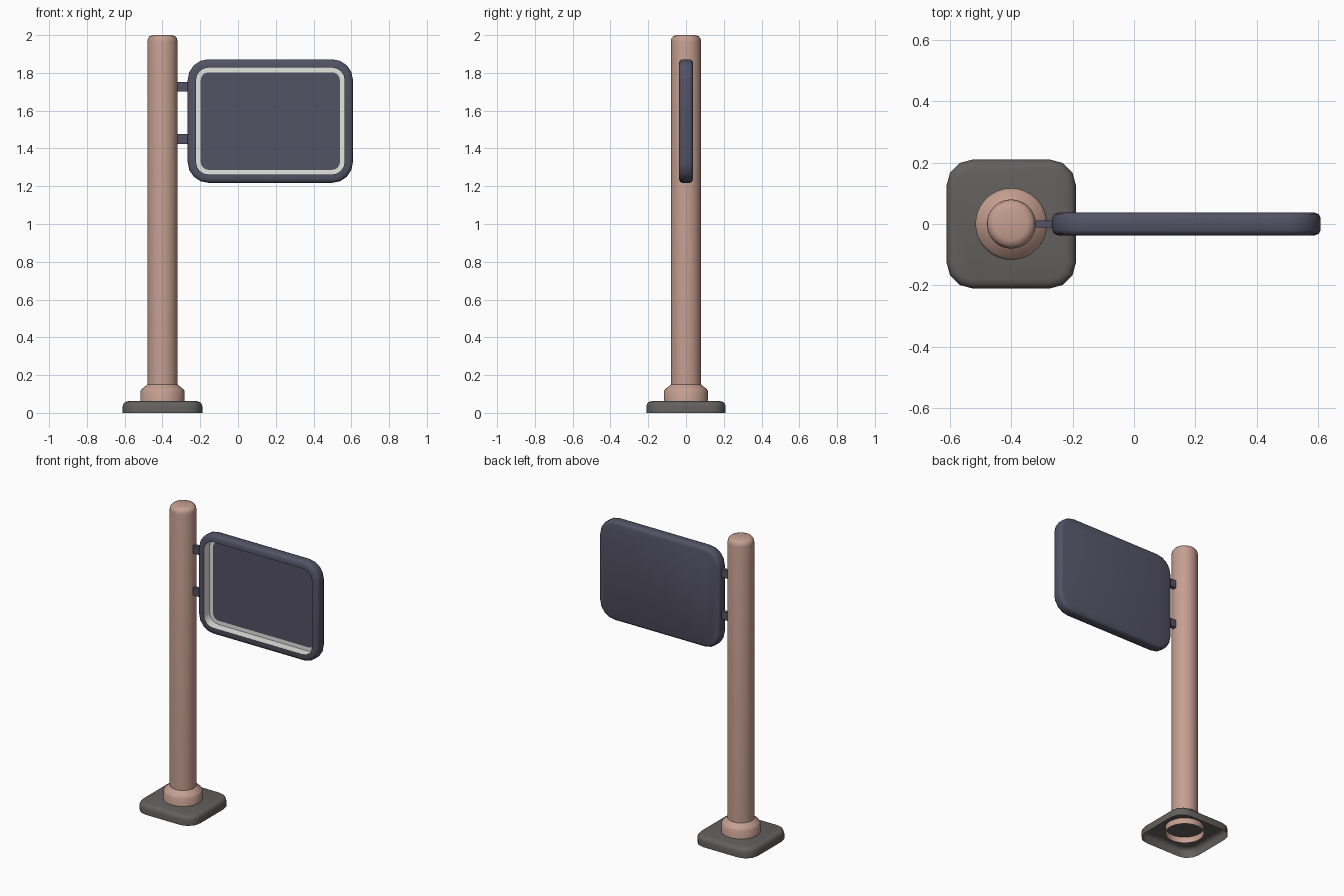
import bpy, bmesh, math
from mathutils import Vector

if "Cube" in bpy.data.objects:
    bpy.data.objects.remove(bpy.data.objects["Cube"])


def material(name, rgb):
    m = bpy.data.materials.new(name)
    m.diffuse_color = (*rgb, 1)
    m.use_nodes = True
    m.node_tree.nodes["Principled BSDF"].inputs["Base Color"].default_value = m.diffuse_color
    return m


CLAY = material("clay_pink", (0.56, 0.345, 0.28))
STONE = material("stone_grey", (0.125, 0.118, 0.112))
SLATE = material("slate_blue", (0.088, 0.085, 0.13))
LIGHT = material("light_border", (0.78, 0.78, 0.75))


def finish(name, bm, mats, smooth=True):
    bmesh.ops.recalc_face_normals(bm, faces=bm.faces)
    mesh = bpy.data.meshes.new(name)
    bm.to_mesh(mesh)
    bm.free()
    for m in mats:
        mesh.materials.append(m)
    ob = bpy.data.objects.new(name, mesh)
    bpy.context.collection.objects.link(ob)
    if smooth:
        bpy.ops.object.select_all(action='DESELECT')
        ob.select_set(True)
        bpy.context.view_layer.objects.active = ob
        bpy.ops.object.shade_smooth_by_angle(angle=math.radians(50))
    return ob


def loft(name, loops, mats, cap_start, cap_end, rule=None, end_mat=0):
    """Bridge equal-length closed loops; rule maps loop step -> material slot."""
    bm = bmesh.new()
    rings = [[bm.verts.new(p) for p in loop] for loop in loops]
    n = len(rings[0])
    for i, (a, b) in enumerate(zip(rings, rings[1:])):
        for k in range(n):
            f = bm.faces.new((a[k], a[(k + 1) % n], b[(k + 1) % n], b[k]))
            f.material_index = (rule or {}).get(i, 0)
    if cap_start:
        bm.faces.new(rings[0])
    if cap_end:
        bm.faces.new(rings[-1]).material_index = end_mat
    return finish(name, bm, mats)


def rounded_rect(w, h, r, inset, seg):
    pts = []
    for q, (sx, sy) in enumerate([(1, 1), (-1, 1), (-1, -1), (1, -1)]):
        for s in range(seg + 1):
            a = math.pi / 2 * (q + s / seg)
            pts.append((sx * (w / 2 - r) + (r - inset) * math.cos(a),
                        sy * (h / 2 - r) + (r - inset) * math.sin(a)))
    return pts


def lathe_loops(profile, x, sides=32):
    return [[(x + r * math.cos(2 * math.pi * k / sides),
              r * math.sin(2 * math.pi * k / sides), z) for k in range(sides)]
            for r, z in profile]


POLE_X = -0.4

# base plate: hollow underneath, softened top edge
base = [(0, 0), (0, 0.035), (0.005, 0.05), (0.014, 0.058), (0.03, 0.062)]
loft("base_plate", [[(POLE_X + x, y, z) for x, y in rounded_rect(0.422, 0.42, 0.085, i, 3)]
                    for i, z in base], [STONE], False, True)

# collar and pole turned as one profile
pole = [(0.117, 0.022), (0.117, 0.115), (0.109, 0.127), (0.08, 0.15), (0.08, 1.965),
        (0.077, 1.982), (0.068, 1.994), (0.052, 2.0)]
loft("pole", lathe_loops(pole, POLE_X), [CLAY], False, True)

# sign board: rounded slab, deeply recessed front with a light border
board = [(0.02, 0.037), (0.006, 0.032), (0, 0.02), (0, -0.02), (0.006, -0.032),
         (0.02, -0.037), (0.044, -0.037), (0.044, 0.022), (0.069, 0.022)]
loft("sign_board", [[(0.171 + x, y, 1.545 + z) for x, z in rounded_rect(0.875, 0.654, 0.11, i, 4)]
                    for i, y in board], [SLATE, LIGHT], True, True, {6: 1, 7: 1})

# two brackets joining board and pole
for name, z in (("upper_bracket", 1.727), ("lower_bracket", 1.45)):
    bm = bmesh.new()
    bmesh.ops.create_cube(bm, size=1)
    bmesh.ops.scale(bm, vec=Vector((0.095, 0.024, 0.052)), verts=bm.verts)
    bmesh.ops.translate(bm, vec=Vector((-0.295, 0, z)), verts=bm.verts)
    finish(name, bm, [SLATE], smooth=False)
